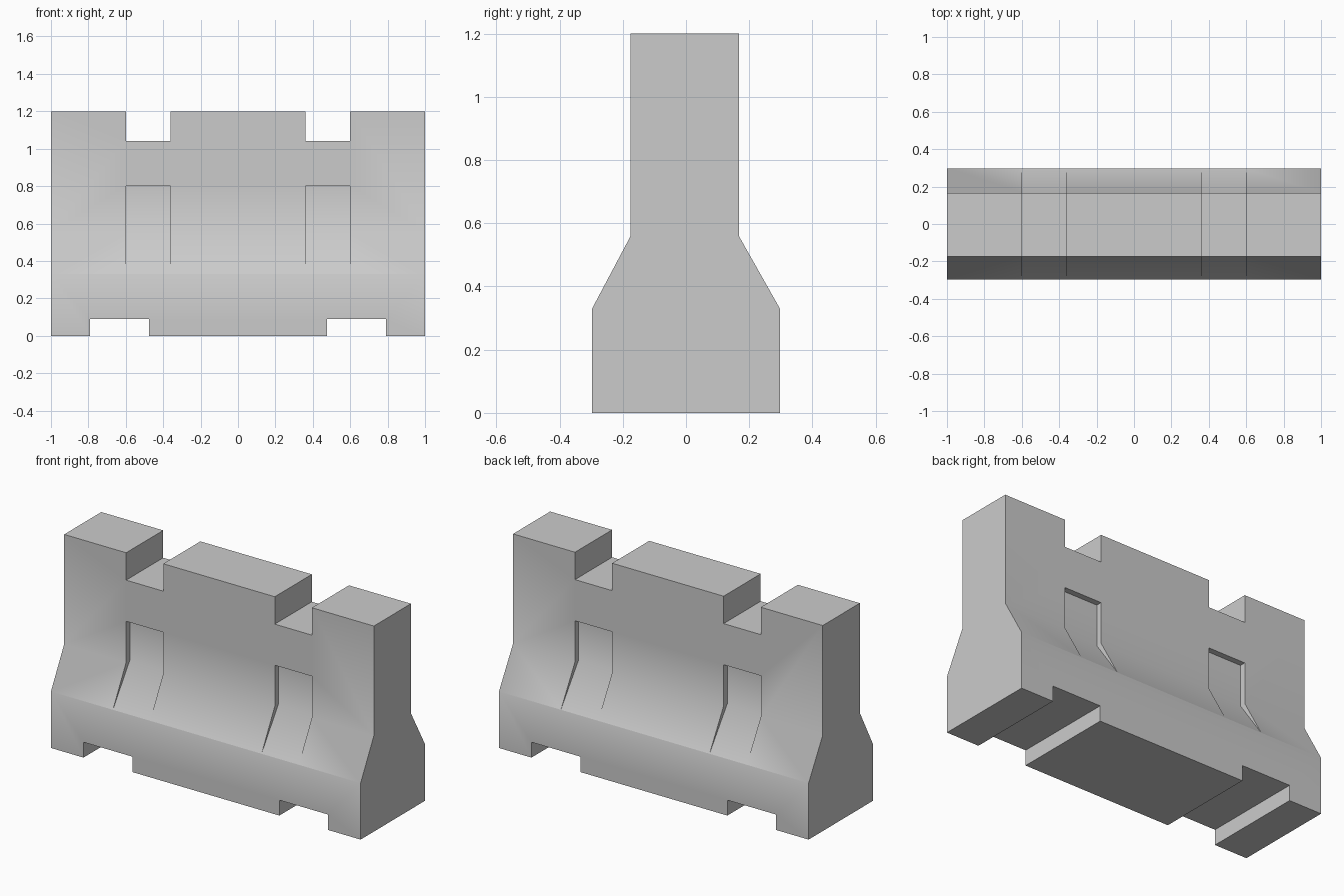
import bpy, bmesh, math

if "Cube" in bpy.data.objects:
    bpy.data.objects.remove(bpy.data.objects["Cube"])


def prism(name, profile, spans):
    """Extrude a (y, z) profile along x over each (x0, x1) span."""
    bm = bmesh.new()
    for x0, x1 in spans:
        face = bm.faces.new([bm.verts.new((x0, y, z)) for y, z in profile])
        ext = bmesh.ops.extrude_face_region(bm, geom=[face])
        moved = [g for g in ext["geom"] if isinstance(g, bmesh.types.BMVert)]
        bmesh.ops.translate(bm, verts=moved, vec=(x1 - x0, 0, 0))
    bmesh.ops.recalc_face_normals(bm, faces=bm.faces)
    mesh = bpy.data.meshes.new(name)
    bm.to_mesh(mesh)
    bm.free()
    obj = bpy.data.objects.new(name, mesh)
    bpy.context.collection.objects.link(obj)
    return obj


def pair(a, b):
    return [(-b, -a), (a, b)]


# Barrier body: wide foot, sloped shoulder, slim upper wall
FOOT, BACK, FRONT = 0.297, 0.167, -0.175
Z_FOOT, Z_WALL, TOP = 0.33, 0.56, 1.2
barrier = prism("concrete_barrier", [
    (-FOOT, 0), (FOOT, 0), (FOOT, Z_FOOT), (BACK, Z_WALL),
    (BACK, TOP), (FRONT, TOP), (FRONT, Z_WALL), (-FOOT, Z_FOOT)], [(-1, 1)])


# Recess cutter: shallow pocket whose slope runs out flush at the foot edge
def recess(name, wall, side):
    inner = wall - side * 0.034
    foot = side * FOOT
    run, drop = foot - inner, Z_WALL - Z_FOOT
    out = (foot + run * 0.5, Z_FOOT - drop * 0.5)
    return prism(name, [(inner, 0.8), (inner, Z_WALL), out, (out[0], 0.8)],
                 pair(0.36, 0.6))


cutters = [
    # Lifting notches in the top edge
    prism("top_notch_cutter", [(-1, 1.04), (1, 1.04), (1, 1.4), (-1, 1.4)], pair(0.36, 0.6)),
    # Forklift slots under the foot
    prism("base_slot_cutter", [(-1, -0.2), (1, -0.2), (1, 0.09), (-1, 0.09)], pair(0.475, 0.79)),
    recess("front_recess_cutter", FRONT, -1),
    recess("back_recess_cutter", BACK, 1),
]

bpy.context.view_layer.objects.active = barrier
barrier.select_set(True)
for cutter in cutters:
    cutter.hide_render = True
    mod = barrier.modifiers.new(cutter.name, 'BOOLEAN')
    mod.operation = 'DIFFERENCE'
    mod.solver = 'EXACT'
    mod.object = cutter
    bpy.ops.object.modifier_apply(modifier=mod.name)
for cutter in cutters:
    bpy.data.objects.remove(cutter)

# Soft shading over the shoulder, crisp corners elsewhere
bpy.ops.object.shade_smooth_by_angle(angle=math.radians(40))
